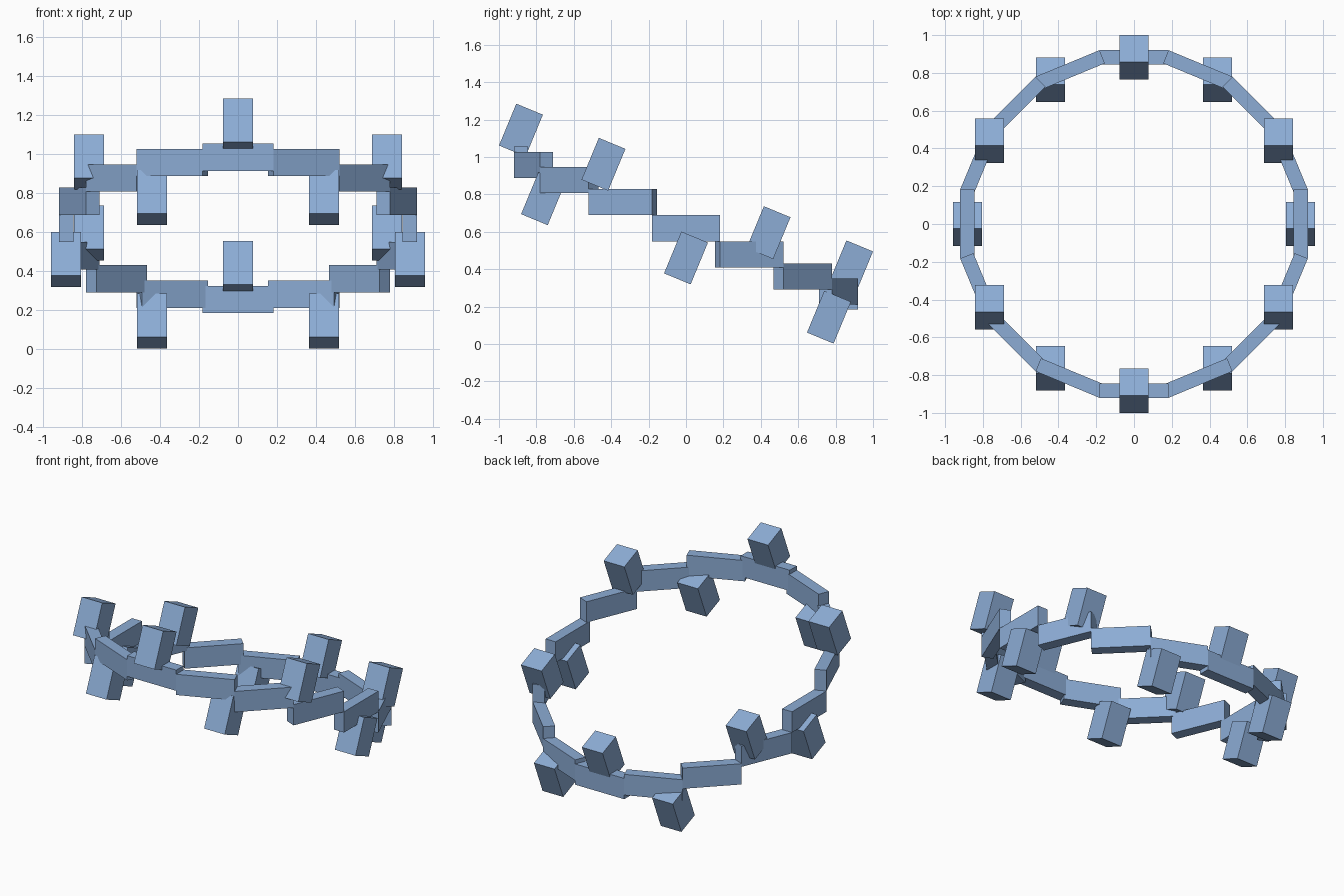
import bpy
from math import radians, sin, cos, tan
from mathutils import Matrix, Vector

cube = bpy.data.objects.get("Cube")
if cube:
    bpy.data.objects.remove(cube, do_unlink=True)

TILT = radians(22.5)      # slope of the whole ring, front raised
RADIUS = 0.8825           # centre line of band and blocks
MID_Z = 0.619             # height of the ring centre
SEGMENTS, BLOCKS = 16, 12

blue = bpy.data.materials.new("steel_blue")
blue.use_nodes = True
colour = (0.262, 0.413, 0.665, 1)
blue.diffuse_color = colour
blue.node_tree.nodes["Principled BSDF"].inputs["Base Color"].default_value = colour


def ring_point(angle, lift=0):
    """Point on the sloping ring; angle 0 is the front."""
    x, y = RADIUS * sin(angle), -RADIUS * cos(angle)
    return Vector((x, y, MID_Z - y * tan(TILT) + lift))


def box(name, size, place, rotation):
    bpy.ops.mesh.primitive_cube_add(size=1)
    ob = bpy.context.object
    ob.name = name
    ob.data.transform(Matrix.Diagonal((*size, 1)))
    ob.location = place
    ob.rotation_euler = rotation
    ob.data.materials.append(blue)


# Band: upright straight boxes, stepping down towards the back
step = radians(360 / SEGMENTS)
length = 2 * 0.92 * tan(step / 2)
for i in range(SEGMENTS):
    box(f"band_segment_{i + 1}", (length, 0.075, 0.14),
        ring_point(i * step), (0, 0, i * step))

# Blocks: tilted with the ring, alternating above and below the band
for i in range(BLOCKS):
    above = i % 2 == 0
    box(f"{'upper' if above else 'lower'}_block_{i // 2 + 1}",
        (0.154, 0.154, 0.242),
        ring_point(radians(i * 360 / BLOCKS), 0.159 if above else -0.159),
        (-TILT, 0, 0))
